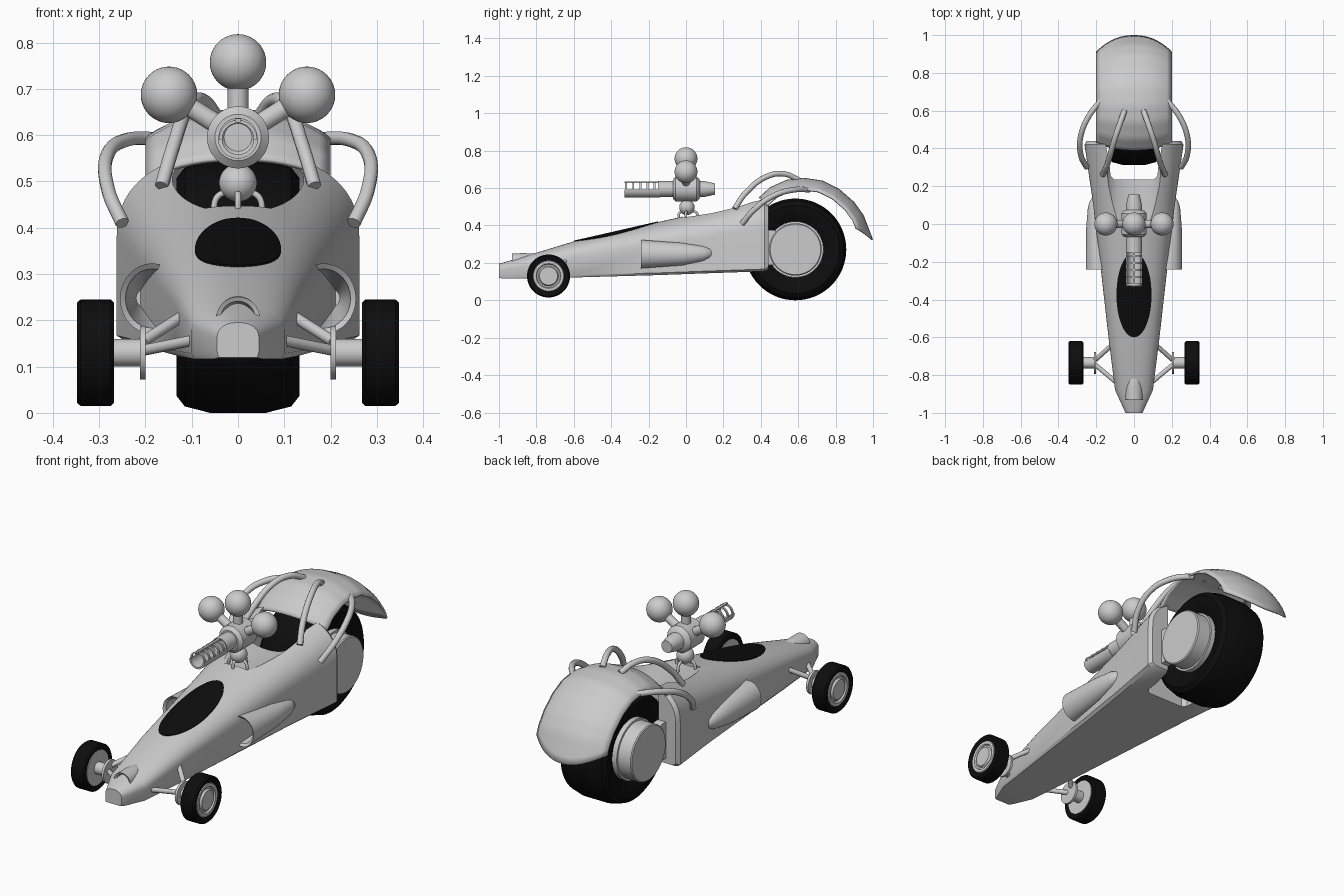
import bpy, bmesh, math
from mathutils import Vector

if "Cube" in bpy.data.objects:
    bpy.data.objects.remove(bpy.data.objects["Cube"])


def material(name, rgb):
    m = bpy.data.materials.new(name)
    m.diffuse_color = (*rgb, 1)
    m.use_nodes = True
    m.node_tree.nodes["Principled BSDF"].inputs["Base Color"].default_value = m.diffuse_color
    return m


GREY = material("light_grey", (0.6, 0.6, 0.6))
BLACK = material("black", (0.004, 0.004, 0.004))


def activate(ob):
    bpy.ops.object.select_all(action='DESELECT')
    ob.select_set(True)
    bpy.context.view_layer.objects.active = ob


def smooth(ob, angle=35):
    activate(ob)
    bpy.ops.object.shade_smooth_by_angle(angle=math.radians(angle))
    return ob


def loft(name, rings, mat=GREY, closed=True, caps=True, angle=35):
    """Skin a list of equal-length point rings."""
    bm = bmesh.new()
    vs = [[bm.verts.new(p) for p in r] for r in rings]
    n = len(rings[0])
    for a, b in zip(vs, vs[1:]):
        for i in range(n if closed else n - 1):
            j = (i + 1) % n
            bm.faces.new((a[i], a[j], b[j], b[i]))
    if caps:
        bm.faces.new(vs[0])
        bm.faces.new(vs[-1])
    bmesh.ops.remove_doubles(bm, verts=bm.verts, dist=1e-5)
    bmesh.ops.recalc_face_normals(bm, faces=bm.faces)
    me = bpy.data.meshes.new(name)
    bm.to_mesh(me)
    bm.free()
    me.materials.append(mat)
    ob = bpy.data.objects.new(name, me)
    bpy.context.collection.objects.link(ob)
    return smooth(ob, angle)


def lathe(name, profile, origin, axis, mat=GREY, n=40):
    """Revolve (distance along axis, radius) pairs."""
    axis, o = Vector(axis), Vector(origin)
    u = axis.orthogonal().normalized()
    v = axis.cross(u)
    rings = [[o + axis * t + r * (u * math.cos(k * math.tau / n) + v * math.sin(k * math.tau / n))
              for k in range(n)] for t, r in profile]
    return loft(name, rings, mat, caps=False)


def tube(name, pts, r, mat=GREY):
    cu = bpy.data.curves.new(name, 'CURVE')
    cu.dimensions = '3D'
    cu.bevel_depth, cu.bevel_resolution, cu.use_fill_caps = r, 3, True
    cu.resolution_u = 8
    sp = cu.splines.new('BEZIER')
    sp.bezier_points.add(len(pts) - 1)
    for bp, p in zip(sp.bezier_points, pts):
        bp.co = p
        bp.handle_left_type = bp.handle_right_type = 'AUTO'
    cu.materials.append(mat)
    ob = bpy.data.objects.new(name, cu)
    bpy.context.collection.objects.link(ob)
    activate(ob)
    bpy.ops.object.convert(target='MESH')
    return smooth(bpy.context.object, 50)


def ball(name, c, r):
    return lathe(name, [(-r * math.cos(i * math.pi / 20), r * math.sin(i * math.pi / 20))
                        for i in range(21)], c, (0, 0, 1))


def ellipse(cx, y, cz, rx, rz, n=32):
    return [(cx + rx * math.cos(k * math.tau / n), y, cz + rz * math.sin(k * math.tau / n))
            for k in range(n)]


# Hull sections: y, half width, bottom, top
HULL = [(-1, .045, .12, .195), (-.985, .052, .117, .2), (-.88, .1, .116, .23), (-.6, .135, .122, .315),
        (-.14, .187, .135, .42), (.13, .22, .145, .482), (.42, .262, .155, .565), (.44, .25, .165, .555)]
POW = 2.3


def section(y):
    for a, b in zip(HULL, HULL[1:]):
        if y <= b[0]:
            t = (y - a[0]) / (b[0] - a[0])
            return [p + (q - p) * t for p, q in zip(a, b)][1:]


def shoulder(zb, zt):
    return zb + .55 * (zt - zb)


def hull_ring(y):
    w, zb, zt = section(y)
    zs = shoulder(zb, zt)
    half = [(w * .93, zb), (w, zb + .012)]
    for k in range(17):
        a = k / 16 * math.pi / 2
        half.append((w * math.cos(a) ** (2 / POW) if k < 16 else 0, zs + (zt - zs) * math.sin(a) ** (2 / POW)))
    return [(x, y, z) for x, z in half] + [(-x, y, z) for x, z in reversed(half[:-1])]


def hull_top(x, y):
    w, zb, zt = section(y)
    zs = shoulder(zb, zt)
    return zs + (zt - zs) * (1 - (abs(x) / w) ** POW) ** (1 / POW)


body = loft("body", [hull_ring(s[0]) for s in HULL])

# Wheel bay and scoop cut out of the rear of the hull
bay = [(-.16, .47), (-.13, .32), (-.124, .255), (-.105, .235), (.105, .235), (.124, .255), (.13, .32), (.16, .47)]
cutters = [loft("bay_cutter", [[(x, y, z) for x, y in bay] for z in (0, .8)]),
           loft("scoop_cutter", [ellipse(0, y, .505, .142, .073, 40) for y in (-.02, .6)])]
for c in cutters:
    c.hide_render = True
    m = body.modifiers.new("cut", 'BOOLEAN')
    m.operation, m.solver, m.object = 'DIFFERENCE', 'EXACT', c
    activate(body)
    bpy.ops.object.modifier_apply(modifier=m.name)
    bpy.data.objects.remove(c)
smooth(body)

# Black oval canopy lying on the hull
rings = []
for i in range(9):
    ring = []
    for k in range(48):
        a = k * math.tau / 48
        x, y = .093 * i / 8 * math.cos(a), -.375 + .225 * i / 8 * math.sin(a)
        ring.append((x, y, hull_top(x, y) + .004))
    rings.append(ring)
rings.append([(x, y, z - .007) for x, y, z in rings[-1]])
loft("canopy", rings, BLACK, caps=False)

# Nose intake
loft("nose_intake", [ellipse(0, -.84, .215, .02, .02), ellipse(0, -.925, .205, .037, .036),
                     ellipse(0, -.93, .205, .047, .046), ellipse(0, -.86, .208, .045, .044),
                     ellipse(0, -.81, .215, .036, .034), ellipse(0, -.775, .225, .018, .015)])

# Rear tyre
WHEEL = (0, .585, .272)
half = [(.06, .272), (.115, .258), (.133, .235), (.13, .2), (.1, .15)]
prof = [(-t, r) for t, r in reversed(half)] + half
lathe("rear_tyre", prof + [prof[0]], WHEEL, (1, 0, 0), BLACK, 64)

# Rear fender: arched shell with pointed tail
SPINE = [(.39, .55), (.45, .605), (.54, .645), (.63, .655), (.73, .64), (.82, .595), (.9, .525), (.95, .455), (1, .325)]


def spine(t):
    f = min(t, .9999) * (len(SPINE) - 1)
    i = int(f)
    return Vector(SPINE[i]).lerp(Vector(SPINE[i + 1]), f - i)


rows = []
for j in range(33):
    row = []
    for i in range(17):
        u = i / 8 - 1
        t = j / 32 * (1 - .08 * u * u)
        p = spine(t)
        d = (spine(min(t + .06, 1)) - spine(max(t - .06, 0))).normalized()
        p += Vector((d.y, -d.x)) * .058 * abs(u) ** 2.4
        row.append((.2 * u, p.x, p.y))
    rows.append(row)
fender = loft("rear_fender", rows, closed=False, caps=False, angle=50)
sol = fender.modifiers.new("thickness", 'SOLIDIFY')
sol.thickness, sol.offset = .01, -1

# Paired parts
for s, side in ((1, "right"), (-1, "left")):
    def P(*pts):
        return [(s * x, y, z) for x, y, z in pts]

    ax = (s, 0, 0)
    # rear hub and its bracket to the hull arm
    lathe(f"rear_hub_{side}", [(.08, 0), (.08, .15), (.125, .15), (.125, .14), (.195, .14), (.2, .135), (.2, 0)],
          WHEEL, ax)
    loft(f"hub_bracket_{side}", [P((x, .41, .19), (x, .47, .19), (x, .5, .205), (x, .5, .36), (x, .47, .375), (x, .41, .375))
                                 for x in (.15, .195)])
    # pipes between hull and fender
    tube(f"outer_pipe_{side}", P((.25, .3, .41), (.28, .36, .48), (.283, .46, .555), (.24, .57, .59), (.17, .66, .592)), .015)
    tube(f"inner_pipe_{side}", P((.165, .26, .49), (.14, .32, .575), (.105, .44, .665), (.075, .53, .675), (.05, .6, .645)), .015)
    # side intake pod
    loft(f"side_pod_{side}", [ellipse(s * x, y, z, a, b) for x, y, z, a, b in (
        (.2, .05, .248, .02, .02), (.185, -.23, .247, .058, .064), (.185, -.24, .247, .07, .076),
        (.2, -.02, .247, .053, .06), (.21, .09, .25, .034, .04), (.21, .125, .252, .022, .026), (.205, .145, .253, .008, .012))])
    # front wheel
    c = (0, -.735, .13)
    tyre = [(.278, .08), (.27, .1), (.268, .108), (.275, .115), (.34, .115), (.348, .108), (.346, .1), (.338, .08)]
    lathe(f"front_tyre_{side}", tyre + [tyre[0]], c, ax, BLACK, 48)
    lathe(f"front_hub_{side}", [(.272, 0), (.272, .086), (.335, .086), (.343, .08), (.343, .066), (.335, .062),
                                (.335, .054), (.345, .048), (.345, 0)], c, ax)
    # axle, upright disc and suspension arms
    lathe(f"front_axle_{side}", [(.205, 0), (.205, .03), (.28, .03), (.28, 0)], c, ax)
    lathe(f"front_upright_{side}", [(.2, 0), (.2, .058), (.212, .058), (.212, 0)], c, ax)
    tube(f"front_arm_{side}", P((.08, -.85, .16), (.205, -.745, .135)), .012)
    tube(f"rear_arm_{side}", P((.11, -.635, .215), (.205, -.72, .155)), .012)
    # side ball of the gun
    tube(f"gun_stem_{side}", P((0, 0, .595), (.14, 0, .683)), .022)
    ball(f"gun_ball_{side}", (s * .149, 0, .687), .061)

# Gun body, top ball and barrel
GUN = (0, 0, .595)
lathe("gun_body", [(-.07, 0), (-.07, .05), (-.055, .067), (.055, .067), (.07, .055), (.075, .042), (.1, .042),
                   (.155, .03), (.155, 0)], GUN, (0, 1, 0))
tube("gun_stem_top", [(0, 0, .6), (0, 0, .74)], .023)
ball("gun_ball_top", (0, 0, .757), .061)
lathe("gun_sleeve", [(-.14, .03), (-.15, .038), (-.15, .042), (-.06, .042), (-.06, 0), (-.14, 0), (-.14, .03)], GUN, (0, 1, 0))


def arc(r, y, a0, a1, n=12):
    return [(r * math.cos(a0 + (a1 - a0) * k / n), y, .592 + r * math.sin(a0 + (a1 - a0) * k / n)) for k in range(n + 1)]


# lower half trough with open hoops above it
loft("barrel_trough", [arc(.043, y, math.pi, math.tau) + arc(.034, y, math.tau, math.pi) for y in (-.33, -.14)])
for k in range(5):
    y = -.325 + k * .038
    loft(f"barrel_hoop_{k}", [arc(.041, v, 0, math.pi) + arc(.034, v, math.pi, 0) for v in (y, y + .01)])
loft("barrel_rail", [[(-.006, y, .627), (.006, y, .627), (.006, y, .636), (-.006, y, .636)] for y in (-.33, -.14)])

# Gun mount: ball on legs
ball("mount_ball", (0, .005, .497), .041)
tube("mount_post", [(0, .005, .5), (0, .005, .56)], .02)
for i, (x, y) in enumerate(((.055, 0), (-.055, 0), (0, .068), (0, -.04))):
    tube(f"mount_leg_{i}", [(0, .005, .475), (x * .75, y * .8, .47), (x, y, .428)], .007)
